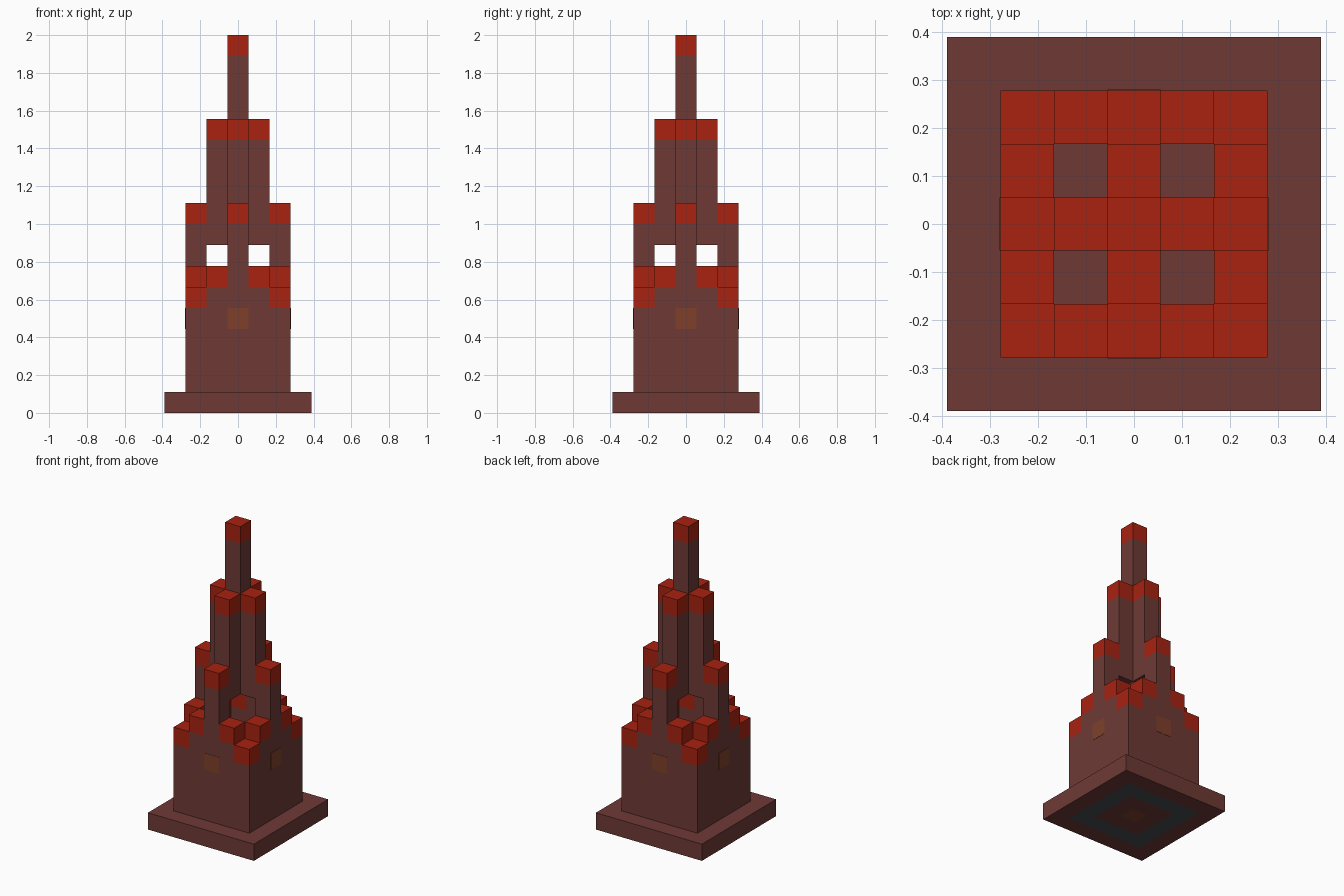
import bpy, bmesh, math
from mathutils import Matrix, Vector

U = 2 / 18  # one block

cube = bpy.data.objects.get("Cube")
if cube:
    bpy.data.objects.remove(cube, do_unlink=True)


def material(name, rgb):
    m = bpy.data.materials.new(name)
    m.use_nodes = True
    m.diffuse_color = (*rgb, 1)
    bsdf = m.node_tree.nodes["Principled BSDF"]
    bsdf.inputs["Base Color"].default_value = (*rgb, 1)
    bsdf.inputs["Roughness"].default_value = 0.9
    return m


BROWN = material("brown brick", (0.156, 0.042, 0.036))
RED = material("red block", (0.392, 0.016, 0.005))
ORANGE = material("dull orange", (0.209, 0.051, 0.024))
SLATE = material("dark slate", (0.061, 0.069, 0.076))


def box_mesh(center, size):
    bm = bmesh.new()
    bmesh.ops.create_cube(bm, size=U)
    bmesh.ops.scale(bm, vec=Vector(size), verts=bm.verts)
    bmesh.ops.translate(bm, vec=Vector(center) * U, verts=bm.verts)
    return bm


def finish(name, bm, *mats):
    mesh = bpy.data.meshes.new(name)
    bm.to_mesh(mesh)
    bm.free()
    for m in mats:
        mesh.materials.append(m)
    obj = bpy.data.objects.new(name, mesh)
    bpy.context.collection.objects.link(obj)
    return obj


def box(name, center, size, mat, turn=0):
    bm = box_mesh(center, size)
    bm.transform(Matrix.Rotation(turn * math.pi / 2, 4, "Z"))
    return finish(name, bm, mat)


def column(name, x, y, bottom, top, turn=0):
    """Brown pillar, one block wide, with a red block on top."""
    neck = top - 1
    if neck > bottom:
        box(name + "_shaft", (x, y, (bottom + neck) / 2), (1, 1, neck - bottom), BROWN, turn)
    box(name + "_cap", (x, y, top - 0.5), (1, 1, 1), RED, turn)


# Base slab, with nested coloured squares on its underside
bm = box_mesh((0, 0, 0.5), (7, 7, 1))
bm.faces.ensure_lookup_table()
under = min(bm.faces, key=lambda f: f.calc_center_median().z)
for index in (1, 0, 2):
    bmesh.ops.inset_region(bm, faces=[under], thickness=U, use_even_offset=True)
    under.material_index = index
finish("base", bm, BROWN, SLATE, ORANGE)

# Hollow tower: the same side repeated around the centre
for i, side in enumerate(("front", "left", "back", "right")):
    box(side + "_wall", (-0.5, -2, 3), (4, 1, 4), BROWN, i)
    box(side + "_window", (0, -2, 4.5), (1, 1.03, 1), ORANGE, i)
    column(side + "_corner", -2, -2, 5, 6, i)
    for x, label in ((-1, "_battlement_a"), (1, "_battlement_b")):
        column(side + label, x, -2, 5, 7, i)
    column(side + "_buttress", 0, -2, 5, 10, i)
    column(side + "_upper_pillar", 0, -1, 8, 14, i)

# Central spire
column("spire", 0, 0, 12, 18)
